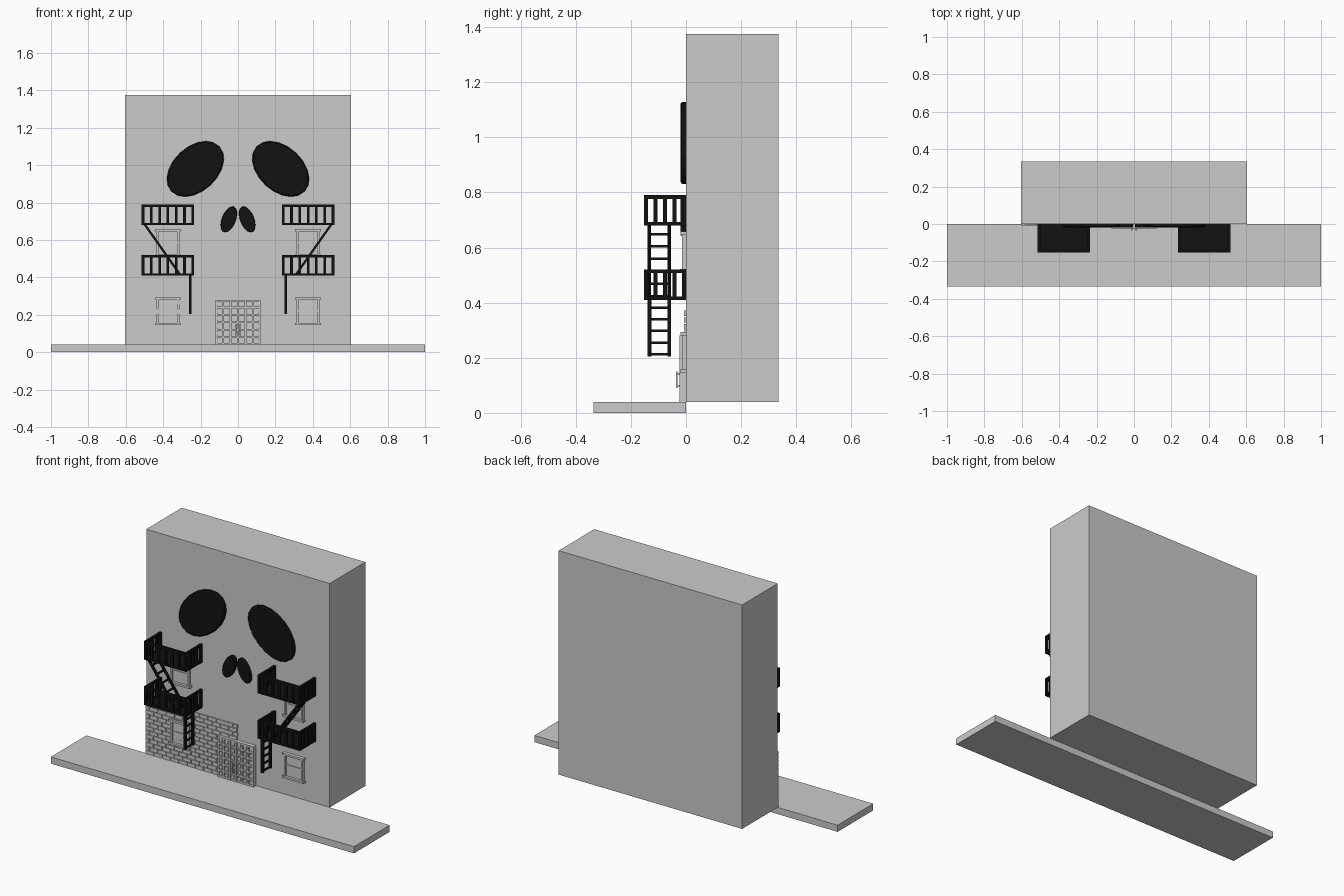
import bpy, bmesh, math, random
from mathutils import Vector, Matrix

if "Cube" in bpy.data.objects:
    bpy.data.objects.remove(bpy.data.objects["Cube"])

random.seed(4)
black = bpy.data.materials.new("black_iron")
black.diffuse_color = (0.006, 0.006, 0.006, 1)
black.use_nodes = True
black.node_tree.nodes["Principled BSDF"].inputs["Base Color"].default_value = black.diffuse_color


def box(bm, x0, x1, y0, y1, z0, z1):
    m = Matrix.Translation(((x0 + x1) / 2, (y0 + y1) / 2, (z0 + z1) / 2)) @ \
        Matrix.Diagonal((x1 - x0, y1 - y0, z1 - z0, 1))
    bmesh.ops.create_cube(bm, size=1, matrix=m)


def beam(bm, p, q, w):
    p, q = Vector(p), Vector(q)
    d = q - p
    m = Matrix.Translation((p + q) / 2) @ d.to_track_quat('Z', 'Y').to_matrix().to_4x4() @ \
        Matrix.Diagonal((w, w, d.length, 1))
    bmesh.ops.create_cube(bm, size=1, matrix=m)


def finish(name, bm, mat=None, mirror=False):
    me = bpy.data.meshes.new(name)
    bm.to_mesh(me)
    bm.free()
    ob = bpy.data.objects.new(name, me)
    bpy.context.collection.objects.link(ob)
    if mat:
        me.materials.append(mat)
    if mirror:
        mod = ob.modifiers.new("mirror", 'MIRROR')
        mod.use_mirror_merge = False
    return ob


def slab(name, *dims):
    bm = bmesh.new()
    box(bm, *dims)
    return finish(name, bm)


# Tilted oval plate with a chamfered front rim, mirrored
def oval(name, cx, cz, a, b, deg, sides):
    bm = bmesh.new()
    t = math.radians(deg)
    rings = []
    for y, s in ((0.0, 1), (-0.014, 1), (-0.02, 0.95)):
        ring = []
        for i in range(sides):
            u = 2 * math.pi * i / sides
            ex, ez = a * s * math.cos(u), b * s * math.sin(u)
            ring.append(bm.verts.new((cx + ex * math.cos(t) - ez * math.sin(t), y,
                                      cz + ex * math.sin(t) + ez * math.cos(t))))
        rings.append(ring)
    for r0, r1 in zip(rings, rings[1:]):
        for i in range(sides):
            j = (i + 1) % sides
            bm.faces.new((r0[i], r0[j], r1[j], r1[i]))
    bm.faces.new(rings[0])
    bm.faces.new(rings[-1])
    bmesh.ops.recalc_face_normals(bm, faces=bm.faces)
    finish(name, bm, black, True)


# Pavement and building block
slab("pavement", -1, 1, -0.335, 0, 0, 0.04)
slab("building", -0.605, 0.605, 0, 0.335, 0.04, 1.375)

# Skull openings
oval("eye_openings", -0.228, 0.98, 0.177, 0.119, 43, 20)
oval("nose_openings", -0.049, 0.71, 0.073, 0.037, 68, 20)

# Balconies: floor, top rail and bars on three sides
for name, z in (("upper_balconies", 0.68), ("lower_balconies", 0.41)):
    bm = bmesh.new()
    xa, xb, yf, top = -0.515, -0.235, -0.152, z + 0.11
    box(bm, xa, xb, yf, 0, z, z + 0.012)
    box(bm, xa, xb, yf, yf + 0.014, top - 0.013, top)
    for x in (xa, xb - 0.014):
        box(bm, x, x + 0.014, yf, 0, top - 0.013, top)
        for i in range(5):
            y = yf + i * 0.0345
            box(bm, x, x + 0.014, y, y + 0.014, z, top)
    for i in range(1, 6):
        x = xa + i * (xb - xa - 0.014) / 6
        box(bm, x, x + 0.014, yf, yf + 0.012, z, top)
    finish(name, bm, black, True)

# Fire escape ladders: a sloped flight above, a hanging ladder below
for name, p, q, n, w in (("sloped_ladders", (-0.5, 0.685), (-0.31, 0.415), 6, 0.012),
                         ("hanging_ladders", (-0.255, 0.415), (-0.255, 0.205), 5, 0.014)):
    bm = bmesh.new()
    for y in (-0.133, -0.061):
        beam(bm, (p[0], y, p[1]), (q[0], y, q[1]), w)
    for i in range(n):
        f = (i + 0.8) / n
        x, z = p[0] + (q[0] - p[0]) * f, p[1] + (q[1] - p[1]) * f
        beam(bm, (x, -0.133, z), (x, -0.061, z), 0.009)
    finish(name, bm, black, True)

# Windows: pane, frame, middle bar, lintel and sill
for name, z in (("upper_windows", 0.51), ("lower_windows", 0.145)):
    bm = bmesh.new()
    x0, x1, z1 = -0.437, -0.313, z + 0.148
    box(bm, x0, x1, -0.006, 0, z, z1)
    for x in (x0, x1 - 0.012):
        box(bm, x, x + 0.012, -0.015, 0, z, z1)
    box(bm, x0 + 0.012, x1 - 0.012, -0.011, 0, z + 0.072, z + 0.08)
    box(bm, x0 - 0.008, x1 + 0.008, -0.02, 0, z1 - 0.012, z1)
    box(bm, x0 - 0.008, x1 + 0.008, -0.022, 0, z, z + 0.012)
    finish(name, bm, None, True)

# Brick facing on the left half of the ground floor
bm = bmesh.new()
rows, length, gap = 14, 0.055, 0.004
h = (0.375 - 0.04) / rows
for r in range(rows):
    x = -0.605 - (r % 2) * length / 2
    while x < -0.001:
        x0, x1 = max(x, -0.605), min(x + length - gap, 0)
        if x1 - x0 > 0.004:
            d = random.uniform(0.005, 0.008)
            box(bm, x0, x1, -d, 0, 0.04 + r * h, 0.04 + (r + 1) * h - gap)
        x += length
finish("brick_facing", bm)

# Double door: backing, lattice bars and raised panels
bm = bmesh.new()
box(bm, -0.12, 0.12, -0.014, 0, 0.04, 0.28)
for i in range(7):
    c = min(max(-0.12 + i * 0.04, -0.115), 0.115)
    box(bm, c - 0.005, c + 0.005, -0.024, 0, 0.04, 0.28)
    box(bm, -0.12, 0.12, -0.023, 0, c + 0.155, c + 0.165)
for i in range(6):
    for j in range(6):
        x, z = -0.1 + i * 0.04, 0.06 + j * 0.04
        box(bm, x - 0.009, x + 0.009, -0.02, 0, z - 0.009, z + 0.009)
finish("double_door", bm)

# Door pull handles
bm = bmesh.new()
box(bm, 0.008, 0.016, -0.036, -0.03, 0.09, 0.15)
for z in (0.095, 0.138):
    box(bm, 0.008, 0.016, -0.032, -0.018, z, z + 0.007)
finish("door_handles", bm, None, True)
